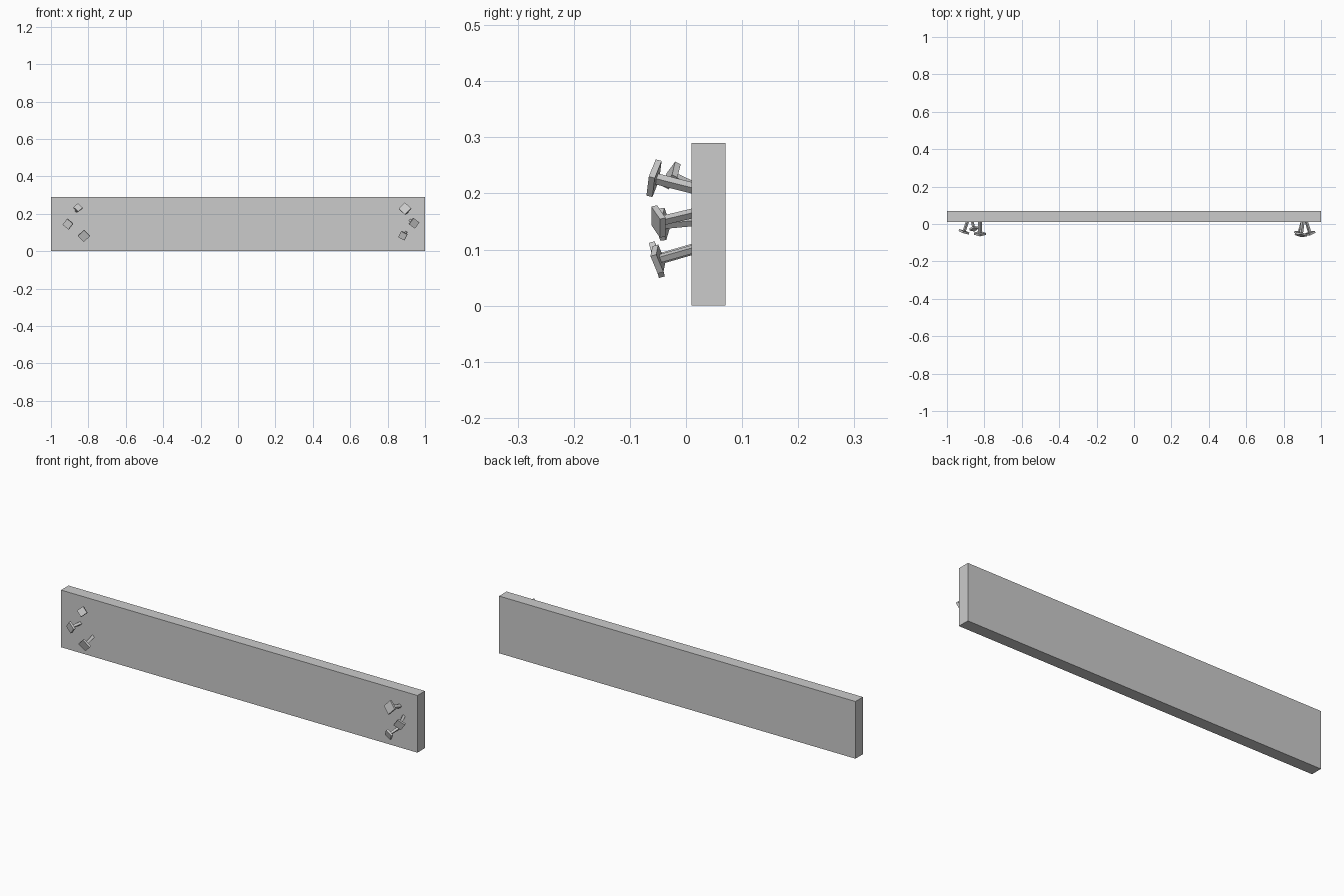
import bpy
from math import radians
from mathutils import Matrix, Vector

cube = bpy.data.objects.get("Cube")
if cube:
    bpy.data.objects.remove(cube, do_unlink=True)

grey = bpy.data.materials.new("plain_grey")
grey.use_nodes = True
colour = (0.6, 0.6, 0.6, 1)
grey.diffuse_color = colour
grey.node_tree.nodes["Principled BSDF"].inputs["Base Color"].default_value = colour


def box(name, centre, size, turn=None):
    """Flat-faced box, sized along its own axes and then turned."""
    bpy.ops.mesh.primitive_cube_add(size=1)
    ob = bpy.context.object
    ob.name = name
    turn = turn or Matrix.Identity(4)
    ob.data.transform(Matrix.Translation(centre) @ turn @ Matrix.Diagonal((*size, 1)))
    ob.data.materials.append(grey)


def nail(name, base, head, side, spin):
    """Square nail leaning from its base in the plank out to its head."""
    base, head = Vector(base), Vector(head)
    lean = Vector((0, -1, 0)).rotation_difference(head - base).to_matrix().to_4x4()
    turn = lean @ Matrix.Rotation(radians(spin), 4, 'Y')
    shaft = side * 0.3
    base -= (head - base).normalized() * 0.01
    box(name + "_shaft", (base + head) / 2, (shaft, (head - base).length, shaft), turn)
    box(name + "_head", head, (side, 0.011, side), turn)


# Plank
box("plank", (0, 0.04, 0.145), (2, 0.06, 0.29))

# Bent nails at the model's left end (+x)
nail("left_upper_nail", (0.902, 0.01, 0.21), (0.893, -0.057, 0.227), 0.047, 43)
nail("left_middle_nail", (0.922, 0.01, 0.164), (0.941, -0.049, 0.15), 0.041, 36)
nail("left_lower_nail", (0.898, 0.01, 0.1), (0.882, -0.05, 0.083), 0.037, 28)

# Bent nails at the model's right end (-x)
nail("right_upper_nail", (-0.864, 0.01, 0.215), (-0.856, -0.025, 0.232), 0.035, 45)
nail("right_middle_nail", (-0.892, 0.01, 0.15), (-0.909, -0.042, 0.145), 0.041, 38)
nail("right_lower_nail", (-0.823, 0.01, 0.1), (-0.824, -0.052, 0.082), 0.046, 45)
